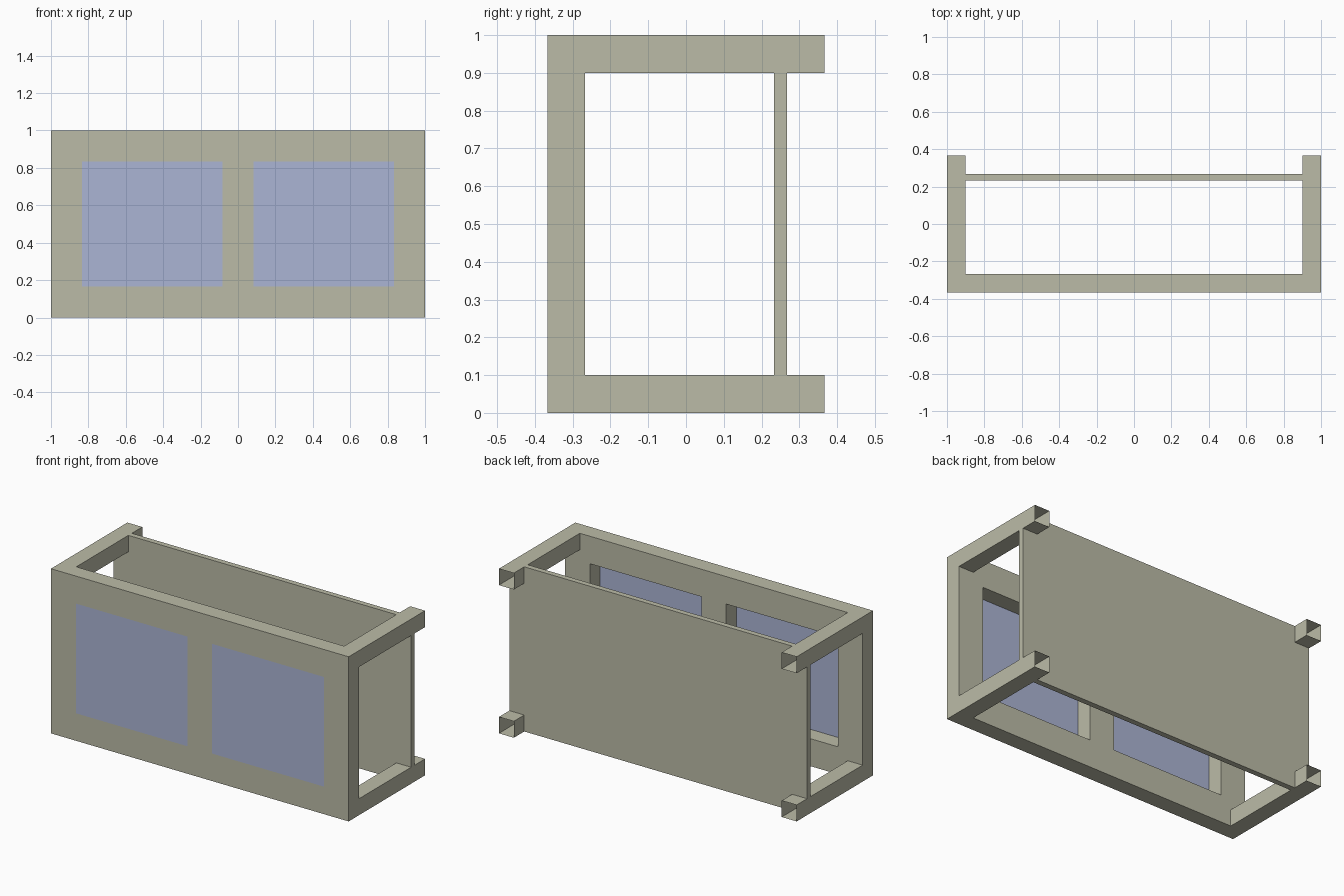
import bpy, bmesh

if "Cube" in bpy.data.objects:
    bpy.data.objects.remove(bpy.data.objects["Cube"])

W, D, H = 1.0, 0.3667, 1.0      # half width, half depth, height
T = 0.1                         # frame thickness


def material(name, rgb):
    m = bpy.data.materials.new(name)
    m.diffuse_color = (*rgb, 1)
    m.use_nodes = True
    m.node_tree.nodes["Principled BSDF"].inputs["Base Color"].default_value = m.diffuse_color
    return m


STONE = material("stone", (0.5, 0.5, 0.39))
BLUE = material("pale_blue", (0.41, 0.46, 0.66))


def finish(bm, name, mat):
    me = bpy.data.meshes.new(name)
    bm.to_mesh(me)
    bm.free()
    me.materials.append(mat)
    ob = bpy.data.objects.new(name, me)
    bpy.context.collection.objects.link(ob)
    return ob


def prism(name, profile, y0, y1, mat, caps=True, skip=()):
    """Extrude an (x, z) outline along y; skip leaves out side faces."""
    bm = bmesh.new()
    a = [bm.verts.new((x, y0, z)) for x, z in profile]
    b = [bm.verts.new((x, y1, z)) for x, z in profile]
    n = len(profile)
    for i in range(n):
        if i not in skip:
            j = (i + 1) % n
            bm.faces.new((a[j], a[i], b[i], b[j]))
    if caps:
        bm.faces.new(a)
        bm.faces.new(b[::-1])
    return finish(bm, name, mat)


def rect(x0, x1, z0, z1):
    return [(x0, z0), (x1, z0), (x1, z1), (x0, z1)]


# Front plate: grid of cells with two window openings, extruded backwards
xs = [-W, -0.833, -0.083, 0.083, 0.833, W]
zs = [0, 0.167, 0.833, H]
bm = bmesh.new()
grid = [[bm.verts.new((x, -D, z)) for z in zs] for x in xs]
for i in range(5):
    for k in range(3):
        if k == 1 and i in (1, 3):
            continue
        bm.faces.new((grid[i][k], grid[i + 1][k], grid[i + 1][k + 1], grid[i][k + 1]))
ext = bmesh.ops.extrude_face_region(bm, geom=bm.faces[:], use_keep_orig=True)
moved = [g for g in ext["geom"] if isinstance(g, bmesh.types.BMVert)]
bmesh.ops.translate(bm, verts=moved, vec=(0, T, 0))
bmesh.ops.recalc_face_normals(bm, faces=bm.faces[:])
finish(bm, "front_plate", STONE)

# Window panes, flush with the front
for side, i in (("left", 1), ("right", 3)):
    bm = bmesh.new()
    bm.faces.new([bm.verts.new((x, -D, z)) for x, z in rect(xs[i], xs[i + 1], zs[1], zs[2])])
    finish(bm, side + "_window_pane", BLUE)

# Four hollow corner rails, open at the back
for side, x in (("left", -W), ("right", W - T)):
    for level, z in (("bottom", 0), ("top", H - T)):
        prism(f"{level}_{side}_rail", rect(x, x + T, z, z + T), -D + T, D, STONE, caps=False)

# Back panel: full size with its corners notched around the rails
a, h = W - T, H - T
outline = [(-a, 0), (a, 0), (a, T), (W, T), (W, h), (a, h),
           (a, H), (-a, H), (-a, h), (-W, h), (-W, T), (-a, T)]
prism("back_panel", outline, 0.2333, 0.2667, STONE, skip=(1, 2, 4, 5, 7, 8, 10, 11))
